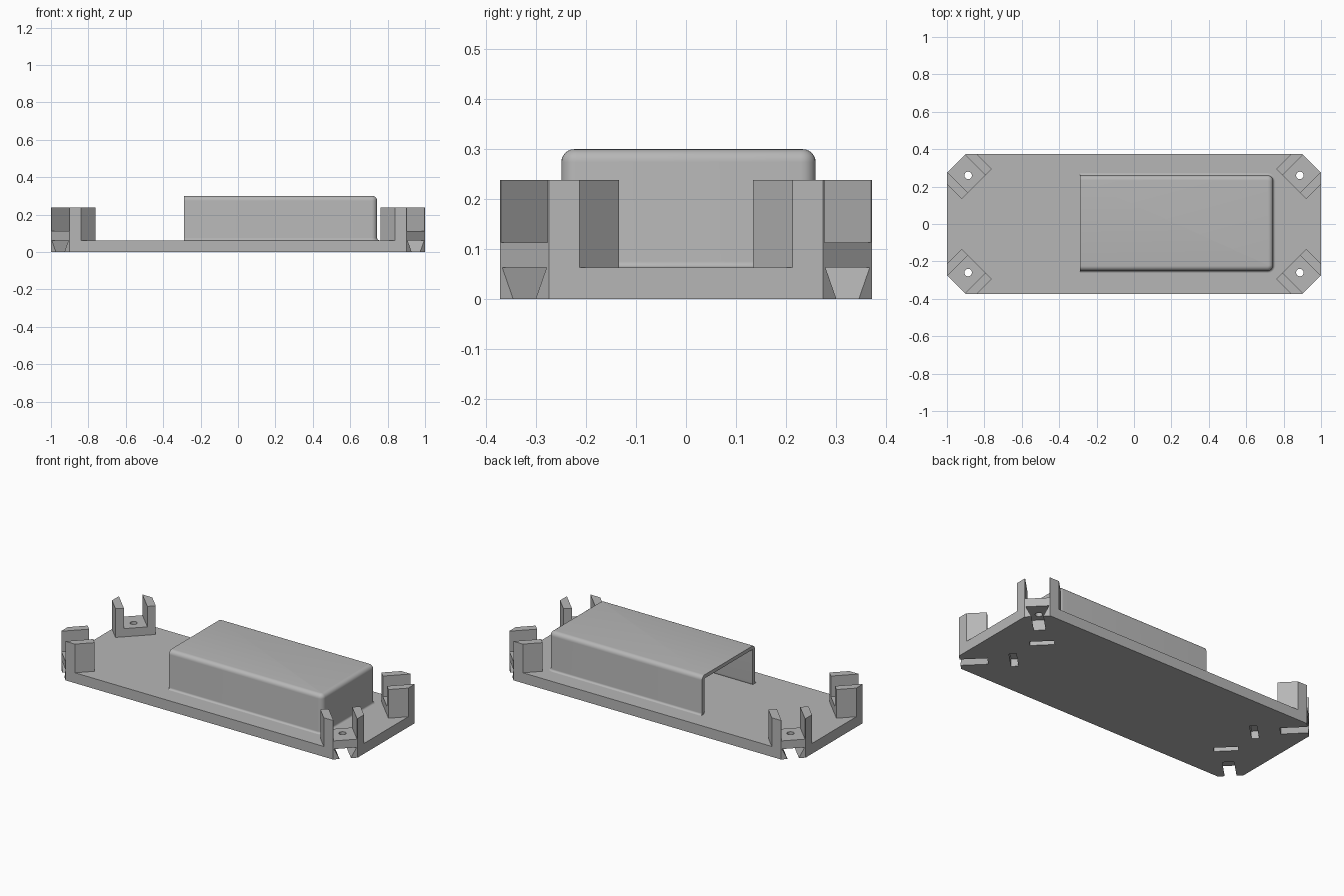
import bpy, bmesh
from math import sin, cos, pi, sqrt
from mathutils import Vector

if "Cube" in bpy.data.objects:
    bpy.data.objects.remove(bpy.data.objects["Cube"])

grey = bpy.data.materials.new("plain grey")
grey.use_nodes = True
grey.diffuse_color = (0.47, 0.47, 0.47, 1)
grey.node_tree.nodes["Principled BSDF"].inputs["Base Color"].default_value = grey.diffuse_color

FLOOR, SHELF, TOP = 0.063, 0.113, 0.238
CORNERS = [(sx, sy) for sx in (-1, 1) for sy in (-1, 1)]


def prism(bm, pts, lo, hi, place):
    """Extrude a polygon from lo to hi, mapping each point through place."""
    a = [bm.verts.new(place(u, v, lo)) for u, v in pts]
    b = [bm.verts.new(place(u, v, hi)) for u, v in pts]
    bm.faces.new(a)
    bm.faces.new(b)
    for i in range(len(a)):
        j = (i + 1) % len(a)
        bm.faces.new((a[i], a[j], b[j], b[i]))


def finish(bm, name):
    bmesh.ops.recalc_face_normals(bm, faces=bm.faces)
    mesh = bpy.data.meshes.new(name)
    bm.to_mesh(mesh)
    bm.free()
    mesh.materials.append(grey)
    ob = bpy.data.objects.new(name, mesh)
    bpy.context.collection.objects.link(ob)
    return ob


def select(ob):
    bpy.ops.object.select_all(action='DESELECT')
    ob.select_set(True)
    bpy.context.view_layer.objects.active = ob


def cut(ob, cutter):
    select(ob)
    mod = ob.modifiers.new("cut", 'BOOLEAN')
    mod.operation = 'DIFFERENCE'
    mod.solver = 'EXACT'
    mod.object = cutter
    bpy.ops.object.modifier_apply(modifier=mod.name)
    bpy.data.objects.remove(cutter)


def corner_frame(sx, sy):
    """Depth d runs inward from the chamfer, t runs along it."""
    def at(d, t, z):
        return Vector((sx * (0.951 - (d + t) / sqrt(2)),
                       sy * (0.324 - (d - t) / sqrt(2)), z))
    return at


def box(d0, d1, t):
    return [(d0, -t), (d1, -t), (d1, t), (d0, t)]


# Base plate with chamfered corners
bm = bmesh.new()
outline = [(1, 0.275), (0.902, 0.373), (-0.902, 0.373), (-1, 0.275),
           (-1, -0.275), (-0.902, -0.373), (0.902, -0.373), (1, -0.275)]
prism(bm, outline, 0, FLOOR, lambda x, y, z: (x, y, z))
plate = finish(bm, "base_plate")

# Dovetail notches and shallow slots under the corners
bm = bmesh.new()
for sx, sy in CORNERS:
    at = corner_frame(sx, sy)
    dovetail = [(-0.031, -0.002), (0.031, -0.002), (0.064, FLOOR + 0.002), (-0.064, FLOOR + 0.002)]
    prism(bm, dovetail, -0.03, 0.15, lambda t, z, d: at(d, t, z))
    prism(bm, box(0.27, 0.31, 0.067), -0.01, 0.045, at)
cut(plate, finish(bm, "notch_cutter"))

# Corner brackets: drilled shelf between two walls
WALL = [(0, 0.066), (0, 0.0693), (0.0437, 0.113), (0.155, 0.113), (0.155, 0.066)]
for sx, sy in CORNERS:
    at = corner_frame(sx, sy)
    label = ("front" if sy < 0 else "back") + ("_left" if sx > 0 else "_right")
    bm = bmesh.new()
    prism(bm, box(0, 0.155, 0.066), FLOOR, SHELF, at)
    shelf = finish(bm, label + "_shelf")
    bm = bmesh.new()
    ring = [(0.091 + 0.02 * cos(i * pi / 12), 0.02 * sin(i * pi / 12)) for i in range(24)]
    prism(bm, ring, 0.03, 0.15, at)
    cut(shelf, finish(bm, "hole_cutter"))
    bm = bmesh.new()
    for s in (-1, 1):
        prism(bm, [(d, s * t) for d, t in WALL], FLOOR, TOP, at)
    finish(bm, label + "_walls")

# Housing: rounded shell, open at one end, with a small fillet at its foot
FOOT, ROUND, CORNER, STEPS = 0.012, 0.026, 0.03, 6
X0, X1, HALF, YC, ROOF = -0.29, 0.744, 0.255, 0.005, 0.3
angles = [i * pi / 2 / STEPS for i in range(STEPS + 1)]
profile = [(FOOT * (1 - sin(a)), FLOOR + FOOT * (1 - cos(a))) for a in angles]
profile += [(-ROUND * (1 - cos(a)), ROOF - ROUND * (1 - sin(a))) for a in angles]
bm = bmesh.new()
rings = []
for off, z in profile:
    r = CORNER + off
    side = [(X0, HALF + off)]
    side += [(X1 - CORNER + r * sin(a), HALF - CORNER + r * cos(a)) for a in angles]
    path = [(x, YC - y) for x, y in side] + [(x, YC + y) for x, y in reversed(side)]
    rings.append([bm.verts.new((x, y, z)) for x, y in path])
for low, high in zip(rings, rings[1:]):
    for i in range(len(low) - 1):
        bm.faces.new((low[i], low[i + 1], high[i + 1], high[i]))
bm.faces.new(rings[-1])
housing = finish(bm, "housing")
housing.data.update()
if max(housing.data.polygons, key=lambda p: p.area).normal.z < 0:
    housing.data.flip_normals()
select(housing)
mod = housing.modifiers.new("thickness", 'SOLIDIFY')
mod.thickness = 0.022
mod.offset = -1
bpy.ops.object.modifier_apply(modifier=mod.name)
bpy.ops.object.shade_smooth_by_angle(angle=pi / 6)
